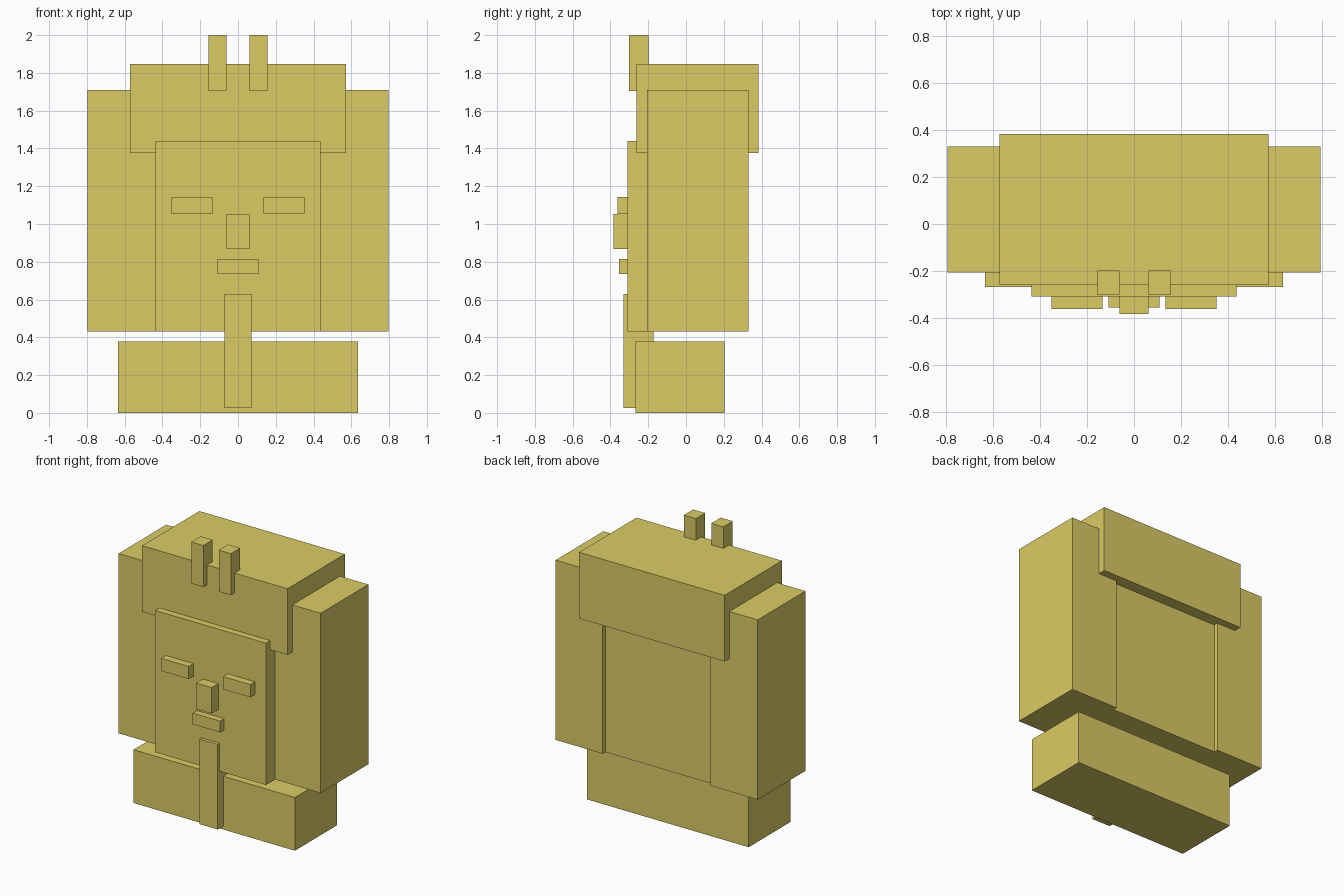
import bpy, bmesh
from mathutils import Vector

if "Cube" in bpy.data.objects:
    bpy.data.objects.remove(bpy.data.objects["Cube"])

gold = bpy.data.materials.new("gold")
gold.diffuse_color = (0.71, 0.60, 0.13, 1)
gold.use_nodes = True
gold.node_tree.nodes["Principled BSDF"].inputs["Base Color"].default_value = gold.diffuse_color


def box(name, x, y, z):
    """Box from (min, max) ranges along each axis."""
    bm = bmesh.new()
    bmesh.ops.create_cube(bm, size=1)
    for v in bm.verts:
        v.co = Vector([r[0] + (c + 0.5) * (r[1] - r[0]) for c, r in zip(v.co, (x, y, z))])
    mesh = bpy.data.meshes.new(name)
    bm.to_mesh(mesh)
    bm.free()
    mesh.materials.append(gold)
    obj = bpy.data.objects.new(name, mesh)
    bpy.context.collection.objects.link(obj)
    return obj


def centred(name, half_width, y, z):
    return box(name, (-half_width, half_width), y, z)


def pair(name, x, y, z):
    box("right_" + name, x, y, z)
    box("left_" + name, (-x[1], -x[0]), y, z)


# shoulders, head block and headdress
centred("shoulders", 0.636, (-0.268, 0.203), (0, 0.379))
centred("head", 0.436, (-0.309, 0.30), (0.43, 1.44))
centred("headdress_top", 0.573, (-0.261, 0.384), (1.375, 1.846))
pair("headdress_side", (0.425, 0.796), (-0.207, 0.33), (0.43, 1.71))

# face details, sunk slightly into the head
pair("eye", (0.135, 0.351), (-0.362, -0.26), (1.052, 1.142))
centred("nose", 0.061, (-0.384, -0.26), (0.867, 1.052))
centred("mouth", 0.108, (-0.356, -0.26), (0.735, 0.815))
centred("beard", 0.072, (-0.332, -0.172), (0.025, 0.63))

# twin ornaments on the brow
pair("brow_ornament", (0.061, 0.156), (-0.303, -0.198), (1.705, 2.0))
